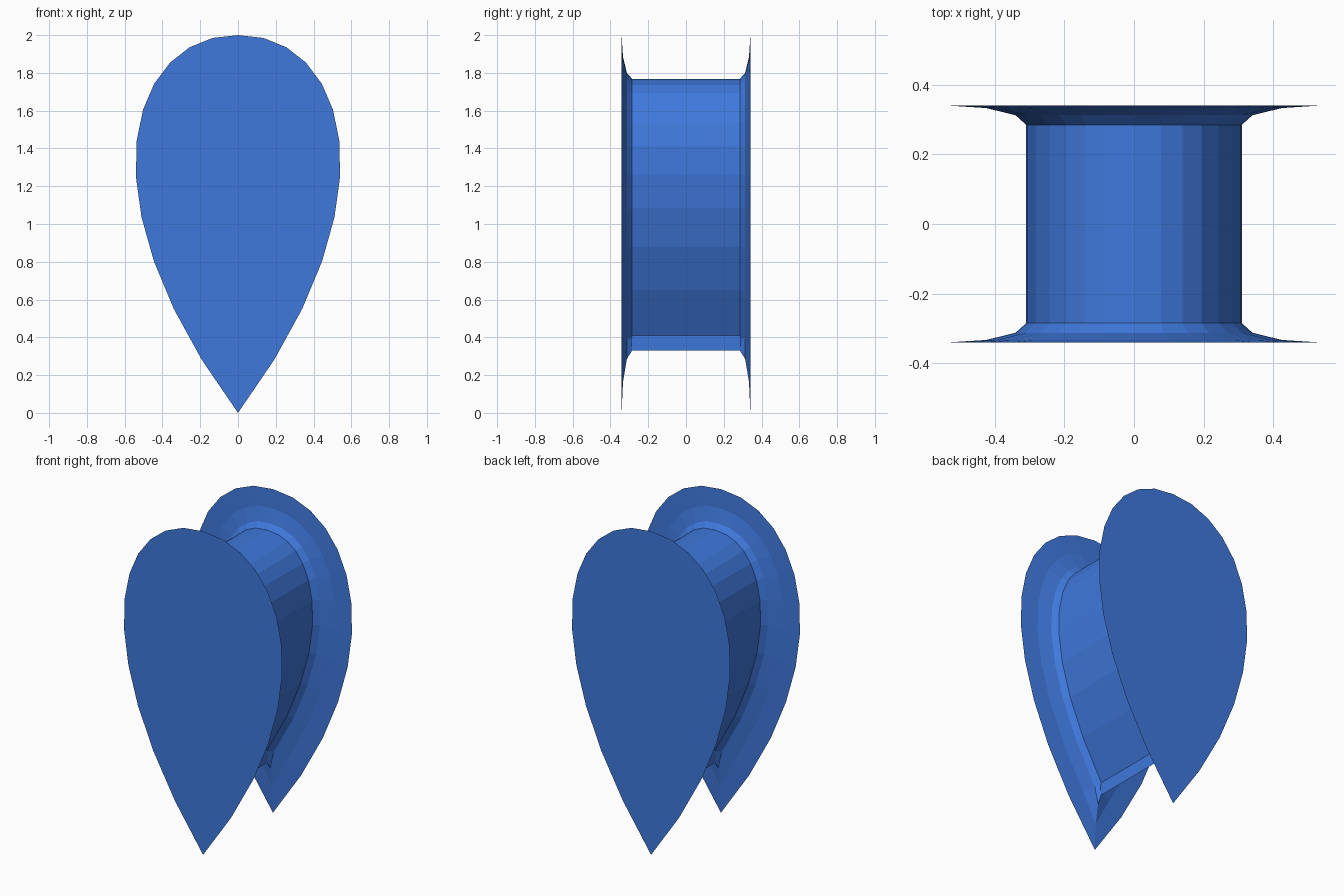
import bpy, bmesh, math
from mathutils import Vector

if "Cube" in bpy.data.objects:
    bpy.data.objects.remove(bpy.data.objects["Cube"])

STEPS = 12        # segments per side of the teardrop
INSET = 0.23      # how far the waist sits inside the rim
HALF_CORE = 0.285  # half depth of the straight waist
FLARE = 0.056     # depth of each flared rim
TIP_RISE = 0.33   # height of the waist's lower tip


def teardrop():
    """Counter-clockwise outline (x, z), starting at the bottom tip."""
    p = [Vector(c) for c in ((0, 0), (0.868, 1.16), (0.563, 2.01), (0, 2))]
    right = []
    for i in range(STEPS + 1):
        t = i / STEPS
        s = 1 - t
        right.append(p[0] * s**3 + p[1] * 3 * s * s * t + p[2] * 3 * s * t * t + p[3] * t**3)
    left = [Vector((-v.x, v.y)) for v in right[-2:0:-1]]
    return right + left


def inward_offsets(pts):
    """Mitred inward direction for each outline point."""
    out = []
    n = len(pts)
    for i in range(n):
        d1 = (pts[i] - pts[i - 1]).normalized()
        d2 = (pts[(i + 1) % n] - pts[i]).normalized()
        n1, n2 = Vector((-d1.y, d1.x)), Vector((-d2.y, d2.x))
        m = (n1 + n2).normalized()
        out.append(m / m.dot(n1))
    out[0] = Vector((0, TIP_RISE / INSET))
    return out


outline = teardrop()
offsets = inward_offsets(outline)

# Flared cross-section: (inset, y) from the front rim to the back rim
quarter = []
for k in range(4):
    a = math.radians(30 * k)
    quarter.append((INSET * math.sin(a), HALF_CORE + FLARE * math.cos(a)))
section = [(d, -y) for d, y in quarter] + quarter[::-1]

# Loft rings through the section and cap both ends
bm = bmesh.new()
rings = []
for d, y in section:
    rings.append([bm.verts.new((p.x + o.x * d, y, p.y + o.y * d))
                  for p, o in zip(outline, offsets)])
n = len(outline)
for r1, r2 in zip(rings, rings[1:]):
    for i in range(n):
        j = (i + 1) % n
        bm.faces.new((r1[j], r1[i], r2[i], r2[j]))
bm.faces.new(rings[0])
bm.faces.new(rings[-1][::-1])
bm.normal_update()

mesh = bpy.data.meshes.new("teardrop_spool")
bm.to_mesh(mesh)
bm.free()
obj = bpy.data.objects.new("teardrop_spool", mesh)
bpy.context.collection.objects.link(obj)

# Blue surface
mat = bpy.data.materials.new("blue")
mat.diffuse_color = (0.05, 0.19, 0.72, 1)
mat.use_nodes = True
mat.node_tree.nodes["Principled BSDF"].inputs["Base Color"].default_value = mat.diffuse_color
mesh.materials.append(mat)
